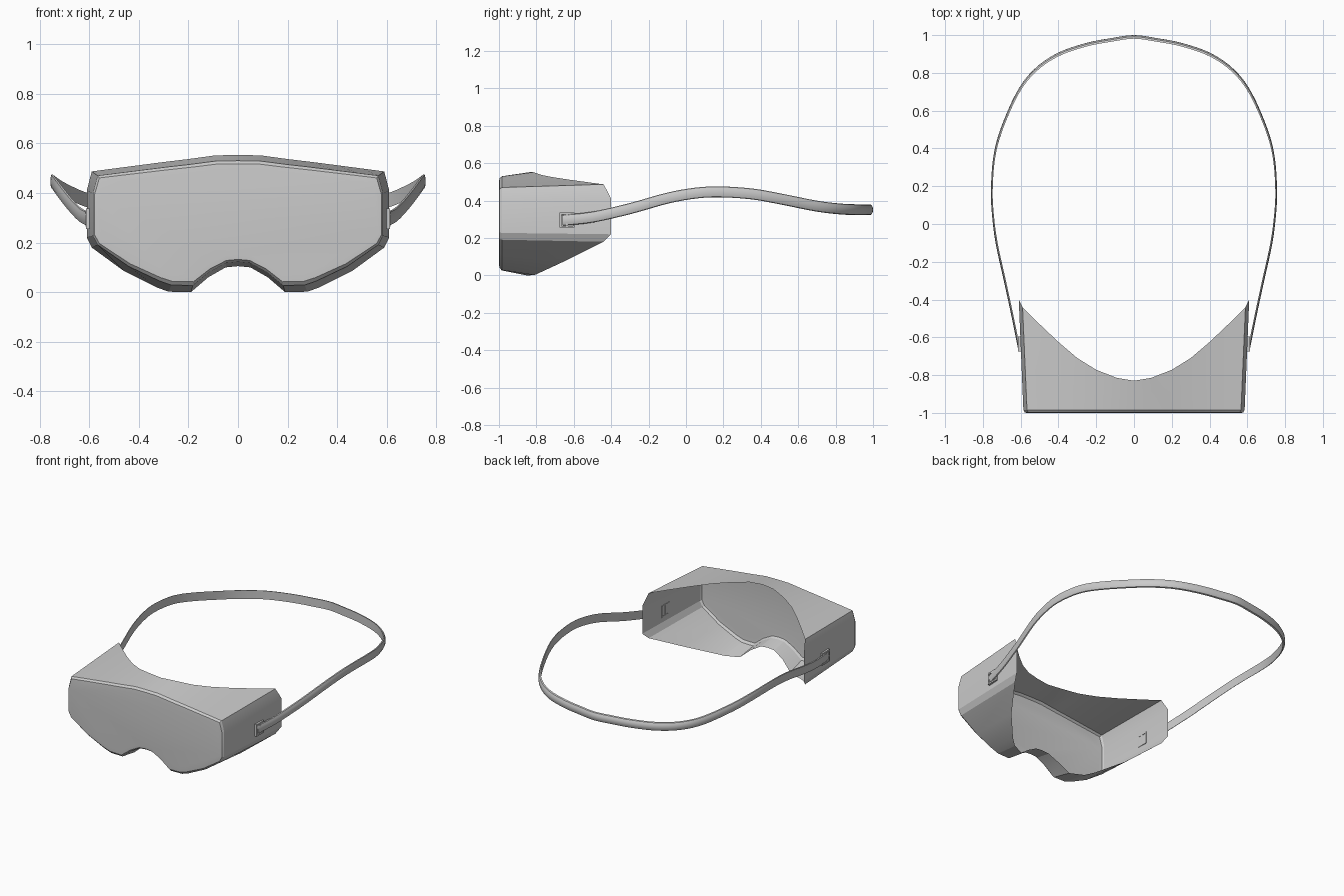
import bpy, bmesh
from mathutils import Vector

if "Cube" in bpy.data.objects:
    bpy.data.objects.remove(bpy.data.objects["Cube"])


def make_object(name, bm, angle=None):
    bmesh.ops.recalc_face_normals(bm, faces=bm.faces)
    mesh = bpy.data.meshes.new(name)
    bm.to_mesh(mesh)
    bm.free()
    ob = bpy.data.objects.new(name, mesh)
    bpy.context.collection.objects.link(ob)
    if angle:
        bpy.ops.object.select_all(action='DESELECT')
        ob.select_set(True)
        bpy.context.view_layer.objects.active = ob
        bpy.ops.object.shade_smooth_by_angle(angle=angle)
    return ob


def bridge(bm, a, b):
    n = len(a)
    for i in range(n):
        j = (i + 1) % n
        bm.faces.new((a[i], a[j], b[j], b[i]))


# Rear rim of the goggle shell, right half, from top centre to nose
half = [(0, .553, -.83), (.09, .552, -.815), (.2, .537, -.772), (.3, .525, -.71),
        (.4, .512, -.625), (.5, .499, -.53), (.59, .487, -.44),
        (.61, .41, -.40), (.61, .22, -.40),
        (.59, .18, -.44), (.46, .085, -.63), (.33, .02, -.77), (.28, .002, -.81),
        (.19, .0, -.85), (.12, .06, -.87), (.05, .10, -.88), (0, .105, -.88)]
rim = half + [(-x, z, y) for x, z, y in half[-2:0:-1]]
MID = .3


def front_ring(bm, sx, sz, y):
    return [bm.verts.new((x * sx, y, MID + (z - MID) * sz)) for x, z, _ in rim]


# Shell: open at the back, flaring from the front rim to the face curve
bm = bmesh.new()
rings = [[bm.verts.new((x, y, z)) for x, z, y in rim],
         front_ring(bm, .96, .91, -.985),
         front_ring(bm, .948, .86, -.998),
         front_ring(bm, .93, .755, -1.0)]
for a, b in zip(rings, rings[1:]):
    bridge(bm, a, b)
bm.faces.new(rings[-1])
make_object("goggle_shell", bm, .3)

# Strap path, right half, smoothed with a Catmull-Rom spline
path = [(.603, -.66, .295), (.635, -.5, .312), (.678, -.3, .357), (.722, -.1, .413),
        (.742, .05, .44), (.748, .18, .447), (.735, .35, .436), (.695, .5, .41),
        (.61, .69, .372), (.52, .805, .357), (.4, .888, .352), (.25, .94, .351),
        (.12, .965, .351), (0, .981, .351)]
ctrl = [Vector(p) for p in path]
ctrl += [Vector((-p.x, p.y, p.z)) for p in ctrl[-2::-1]]
STEPS = 4
pts = []
for i in range(len(ctrl) - 1):
    p0, p1, p2, p3 = (ctrl[max(0, min(len(ctrl) - 1, i + k))] for k in (-1, 0, 1, 2))
    for s in range(STEPS):
        t = s / STEPS
        pts.append(.5 * (2 * p1 + (p2 - p0) * t + (2 * p0 - 5 * p1 + 4 * p2 - p3) * t * t
                         + (3 * p1 - p0 - 3 * p2 + p3) * t ** 3))
pts.append(ctrl[-1])

# Strap: flat band with a domed outer side
section = [(0, -.029), (.55, -.026), (.9, -.014), (1, 0), (.9, .014), (.55, .026), (0, .029)]
bm = bmesh.new()
loops = []
for i, p in enumerate(pts):
    tan = (pts[min(i + 1, len(pts) - 1)] - pts[max(i - 1, 0)]).normalized()
    out = tan.cross(Vector((0, 0, 1))).normalized()
    up = out.cross(tan)
    thick = .009 + .010 * abs(out.y)
    loops.append([bm.verts.new(p + out * (d * thick) + up * h) for d, h in section])
for a, b in zip(loops, loops[1:]):
    bridge(bm, a, b)
bm.faces.new(loops[0])
bm.faces.new(loops[-1])
make_object("head_strap", bm, .7)


def box(bm, lo, hi):
    geo = bmesh.ops.create_cube(bm, size=1)
    for v in geo['verts']:
        v.co = Vector([lo[k] + (v.co[k] + .5) * (hi[k] - lo[k]) for k in range(3)])


# Buckles: small frames with a centre bar, one on each side
for side, name in ((1, "buckle_right"), (-1, "buckle_left")):
    bm = bmesh.new()
    for y0, y1, z0, z1, x1 in ((-.675, -.665, .255, .337, .613),
                               (-.605, -.596, .255, .337, .613),
                               (-.665, -.605, .255, .265, .613),
                               (-.665, -.605, .327, .337, .613),
                               (-.642, -.632, .265, .327, .616)):
        box(bm, (.597, y0, z0), (x1, y1, z1))
    for v in bm.verts:
        v.co.x *= side
    make_object(name, bm)
